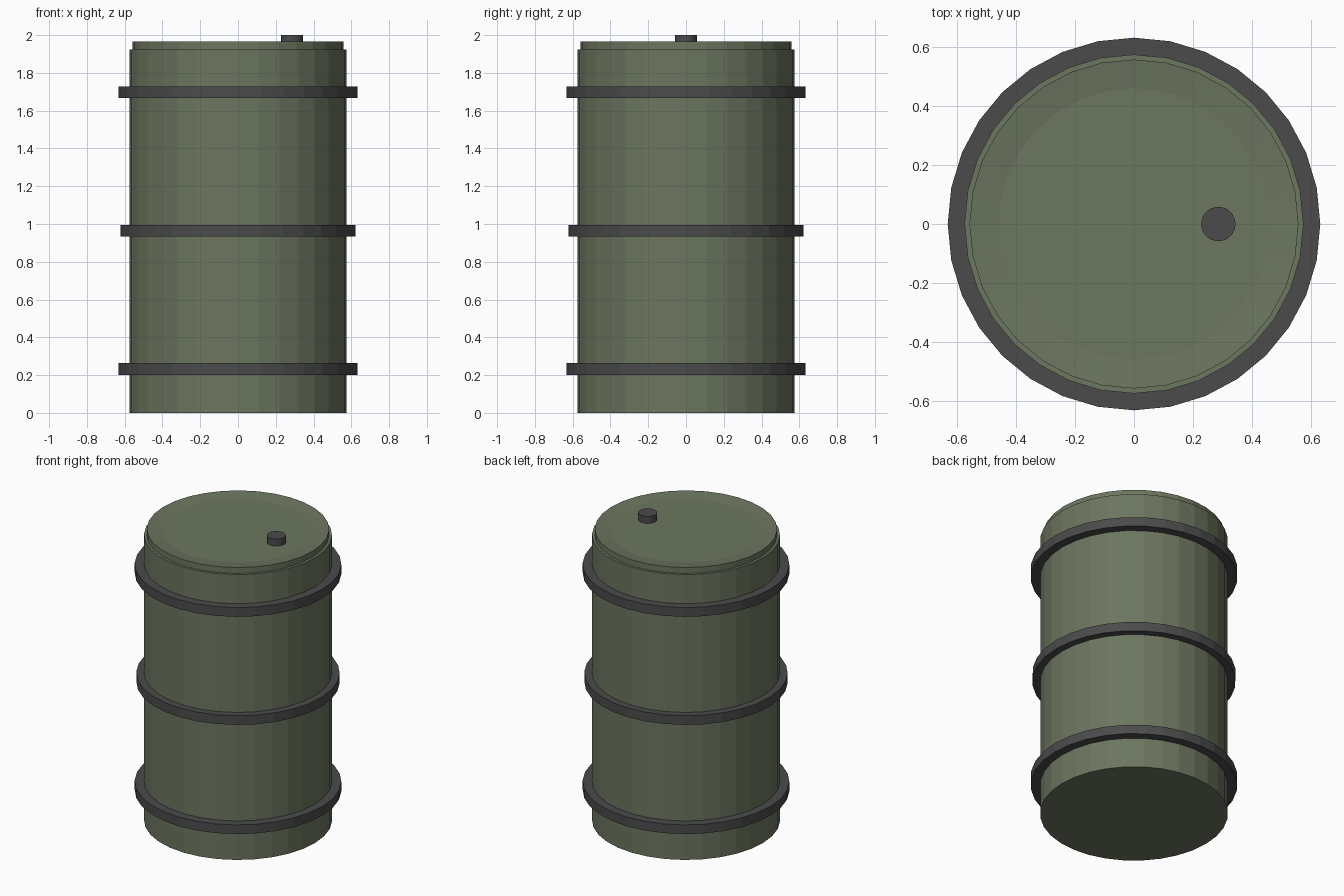
import bpy, bmesh, math

if "Cube" in bpy.data.objects:
    bpy.data.objects.remove(bpy.data.objects["Cube"])

SIDES = 32


def material(name, rgb):
    m = bpy.data.materials.new(name)
    m.diffuse_color = (*rgb, 1)
    m.use_nodes = True
    m.node_tree.nodes["Principled BSDF"].inputs["Base Color"].default_value = m.diffuse_color
    return m


green = material("olive paint", (0.15, 0.18, 0.115))
dark = material("dark steel", (0.07, 0.07, 0.07))


def lathe(name, profile, mat, sides=SIDES, centre=(0, 0), closed=False):
    """Turn an (r, z) profile around z; open profiles get capped ends."""
    bm = bmesh.new()
    rings = [[bm.verts.new((centre[0] + r * math.cos(2 * math.pi * i / sides),
                            centre[1] + r * math.sin(2 * math.pi * i / sides), z))
              for i in range(sides)] for r, z in profile]
    pairs = list(zip(rings, rings[1:]))
    if closed:
        pairs.append((rings[-1], rings[0]))
    else:
        bm.faces.new(rings[0][::-1])
        bm.faces.new(rings[-1])
    for a, b in pairs:
        for i in range(sides):
            j = (i + 1) % sides
            bm.faces.new((a[i], a[j], b[j], b[i]))
    bmesh.ops.recalc_face_normals(bm, faces=bm.faces)
    me = bpy.data.meshes.new(name)
    bm.to_mesh(me)
    bm.free()
    me.materials.append(mat)
    ob = bpy.data.objects.new(name, me)
    bpy.context.collection.objects.link(ob)
    return ob


# Barrel shell
lathe("barrel_body", [(0.575, 0), (0.575, 1.925)], green)

# Lid with a shallow dished centre
lathe("lid", [(0.558, 1.90), (0.558, 1.965), (0.46, 1.953)], green)

# Hoops around the shell
for name, r, z in (("lower_hoop", 0.632, 0.232),
                   ("middle_hoop", 0.622, 0.964),
                   ("upper_hoop", 0.632, 1.698)):
    h = 0.031
    lathe(name, [(0.57, z - h), (r, z - h), (r, z + h), (0.57, z + h)], dark, closed=True)

# Filler cap
lathe("filler_cap", [(0.058, 1.94), (0.058, 2.0)], dark, centre=(0.286, 0))
